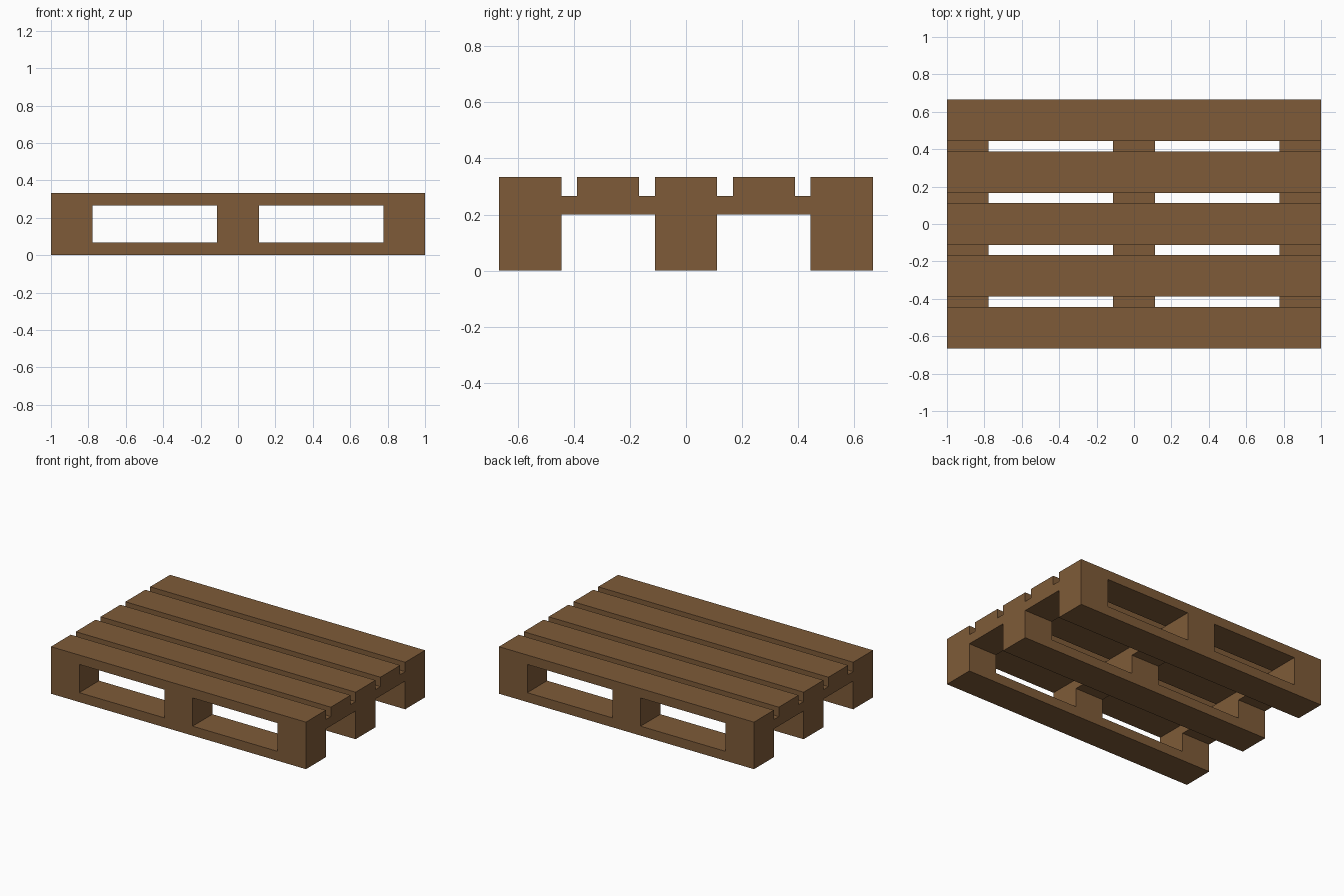
import bpy, bmesh

if "Cube" in bpy.data.objects:
    bpy.data.objects.remove(bpy.data.objects["Cube"])

L, W = 1.0, 2 / 3          # half length, half width
B, T, H = 2 / 9, 1 / 15, 1 / 3   # board width, board thickness, total height
boxes = []


def board(x0, x1, y0, y1, z0, z1):
    boxes.append(tuple(round(v, 5) for v in (x0, x1, y0, y1, z0, z1)))


def spaced(half, count):
    """Start and end of evenly spaced boards across a span."""
    step = (2 * half - B) / (count - 1)
    return [(-half + i * step, -half + i * step + B) for i in range(count)]


# Top deck boards
for y0, y1 in spaced(W, 5):
    board(-L, L, y0, y1, H - T, H)

# Cross boards under the deck
for x0, x1 in spaced(L, 3):
    board(x0, x1, -W, W, H - 2 * T, H - T)

# Bottom skids and the spacer blocks standing on them
for y0, y1 in spaced(W, 3):
    board(-L, L, y0, y1, 0, T)
    for x0, x1 in spaced(L, 3):
        board(x0, x1, y0, y1, T, H - 2 * T)

# Weld all boards into one clean outer shell without hidden faces
grid = [sorted({b[2 * a + s] for b in boxes for s in (0, 1)}) for a in range(3)]


def solid(cell):
    if any(c < 0 or c >= len(g) - 1 for c, g in zip(cell, grid)):
        return False
    mid = [(g[c] + g[c + 1]) / 2 for c, g in zip(cell, grid)]
    return any(all(b[2 * a] < mid[a] < b[2 * a + 1] for a in range(3)) for b in boxes)


bm = bmesh.new()
verts = {}


def corner(idx):
    idx = tuple(idx)
    if idx not in verts:
        verts[idx] = bm.verts.new([g[i] for i, g in zip(idx, grid)])
    return verts[idx]


nx, ny, nz = (len(g) - 1 for g in grid)
for cell in [(i, j, k) for i in range(nx) for j in range(ny) for k in range(nz)]:
    if not solid(cell):
        continue
    for a in range(3):
        for side in (0, 1):
            near = list(cell)
            near[a] += 2 * side - 1
            if solid(near):
                continue
            quad = []
            for u, v in ((0, 0), (1, 0), (1, 1), (0, 1)):
                p = list(cell)
                p[a] += side
                p[(a + 1) % 3] += u
                p[(a + 2) % 3] += v
                quad.append(corner(p))
            bm.faces.new(quad if side else quad[::-1])

mesh = bpy.data.meshes.new("pallet")
bm.to_mesh(mesh)
bm.free()

# Brown wood
wood = bpy.data.materials.new("wood")
wood.diffuse_color = (0.21, 0.105, 0.04, 1)
wood.use_nodes = True
wood.node_tree.nodes["Principled BSDF"].inputs["Base Color"].default_value = wood.diffuse_color
mesh.materials.append(wood)
bpy.context.collection.objects.link(bpy.data.objects.new("pallet", mesh))
